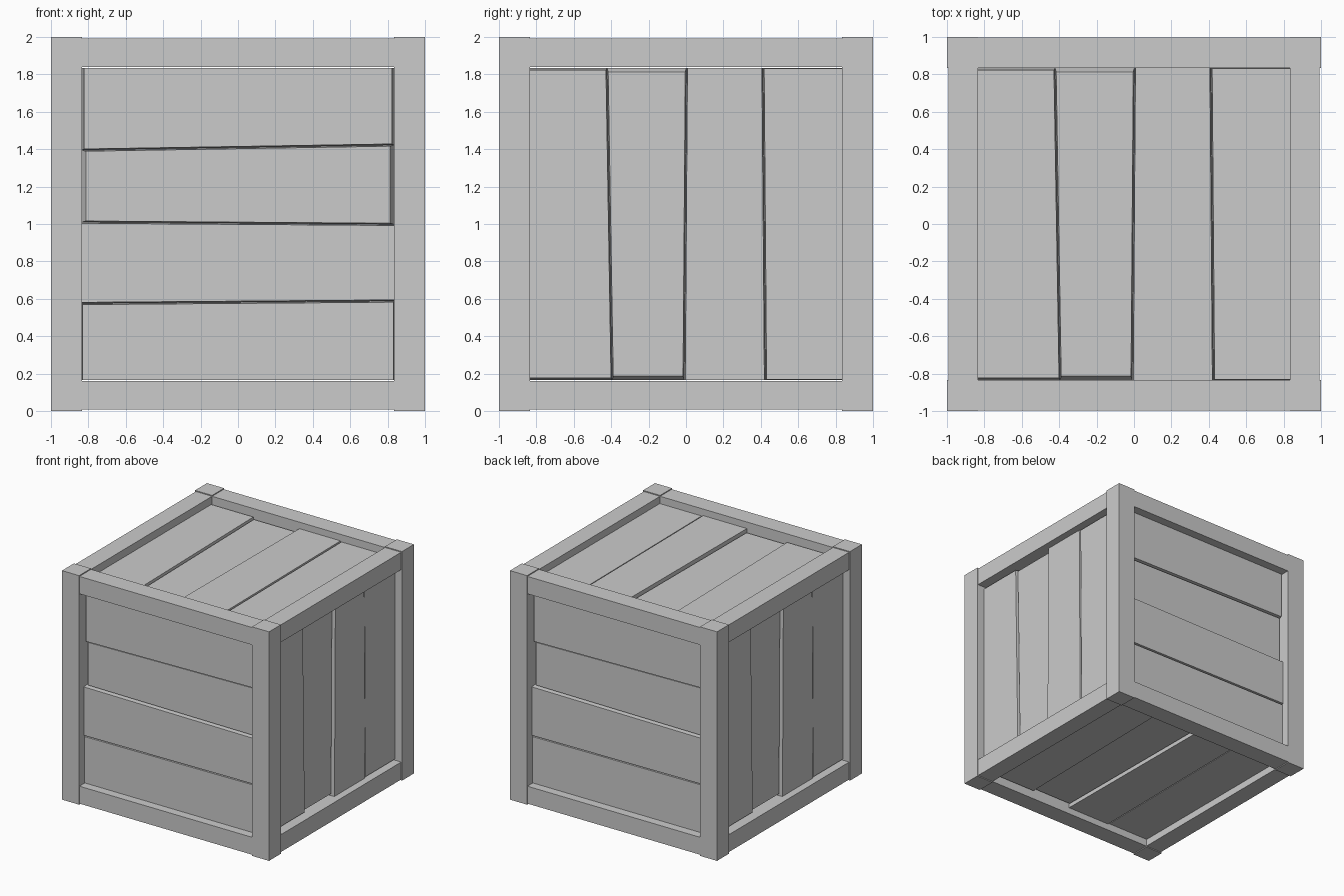
import bpy
from mathutils import Matrix, Vector

if "Cube" in bpy.data.objects:
    bpy.data.objects.remove(bpy.data.objects["Cube"])

IN = 0.835      # inner edge of the frame
BACK = 0.86     # depth of plank backs
CENTRE = Vector((0, 0, 1))


def make_mesh(name, verts, faces):
    me = bpy.data.meshes.new(name)
    me.from_pydata(verts, [], faces)
    me.update()
    ob = bpy.data.objects.new(name, me)
    bpy.context.collection.objects.link(ob)
    return ob


BOX = [(3, 2, 1, 0), (4, 5, 6, 7), (0, 1, 5, 4), (1, 2, 6, 5), (2, 3, 7, 6), (3, 0, 4, 7)]


def box(name, lo, hi):
    x0, x1 = sorted((lo[0], hi[0]))
    y0, y1 = sorted((lo[1], hi[1]))
    z0, z1 = sorted((lo[2], hi[2]))
    vs = [CENTRE + Vector((x, y, z)) for z in (z0, z1)
          for x, y in ((x0, y0), (x1, y0), (x1, y1), (x0, y1))]
    return make_mesh(name, vs, BOX)


# Frame: full-height corner posts, with slightly inset rails between them
for sx in (-1, 1):
    for sy in (-1, 1):
        box("corner_post", (sx * IN, sy * IN, -1), (sx, sy, 1))
for sz in (-1, 1):
    for s in (-1, 1):
        box("long_rail", (-IN, s * IN, sz * 0.84), (IN, s * 0.996, sz * 0.992))
        box("cross_rail", (s * IN, -IN, sz * 0.84), (s * 0.992, IN, sz * 0.992))

# Plank layout in panel space: seam position at the low and high end
seams = [(-IN, -IN), (-0.395, -0.422), (-0.01, 0.002), (0.425, 0.412), (IN, IN)]
# Per plank: front depth, end taper
planks = [(0.925, 0.012), (0.91, 0.022), (0.935, 0.0), (0.93, 0.004)]
GAP = 0.006


def panel(name, u, v):
    u, v = Vector(u), Vector(v)
    n = u.cross(v)
    for i, (depth, taper) in enumerate(planks):
        (a0, a1), (b0, b1) = seams[i], seams[i + 1]
        ga = GAP if i > 0 else 0
        gb = GAP if i < 3 else 0
        e = IN - taper
        pts = [(a0, -IN, BACK), (b0, -IN, BACK), (b1, IN, BACK), (a1, IN, BACK),
               (a0 + ga, -e, depth), (b0 - gb, -e, depth),
               (b1 - gb, e, depth), (a1 + ga, e, depth)]
        make_mesh(name + "_plank", [CENTRE + u * p + v * q + n * r for p, q, r in pts], BOX)


# Same tapered plank panel turned onto all six sides
panel("top", (1, 0, 0), (0, 1, 0))
panel("bottom", (-1, 0, 0), (0, 1, 0))
panel("right", (0, 1, 0), (0, 0, 1))
panel("left", (0, -1, 0), (0, 0, 1))
panel("front", (0, 0, -1), (1, 0, 0))
panel("back", (0, 0, -1), (-1, 0, 0))
